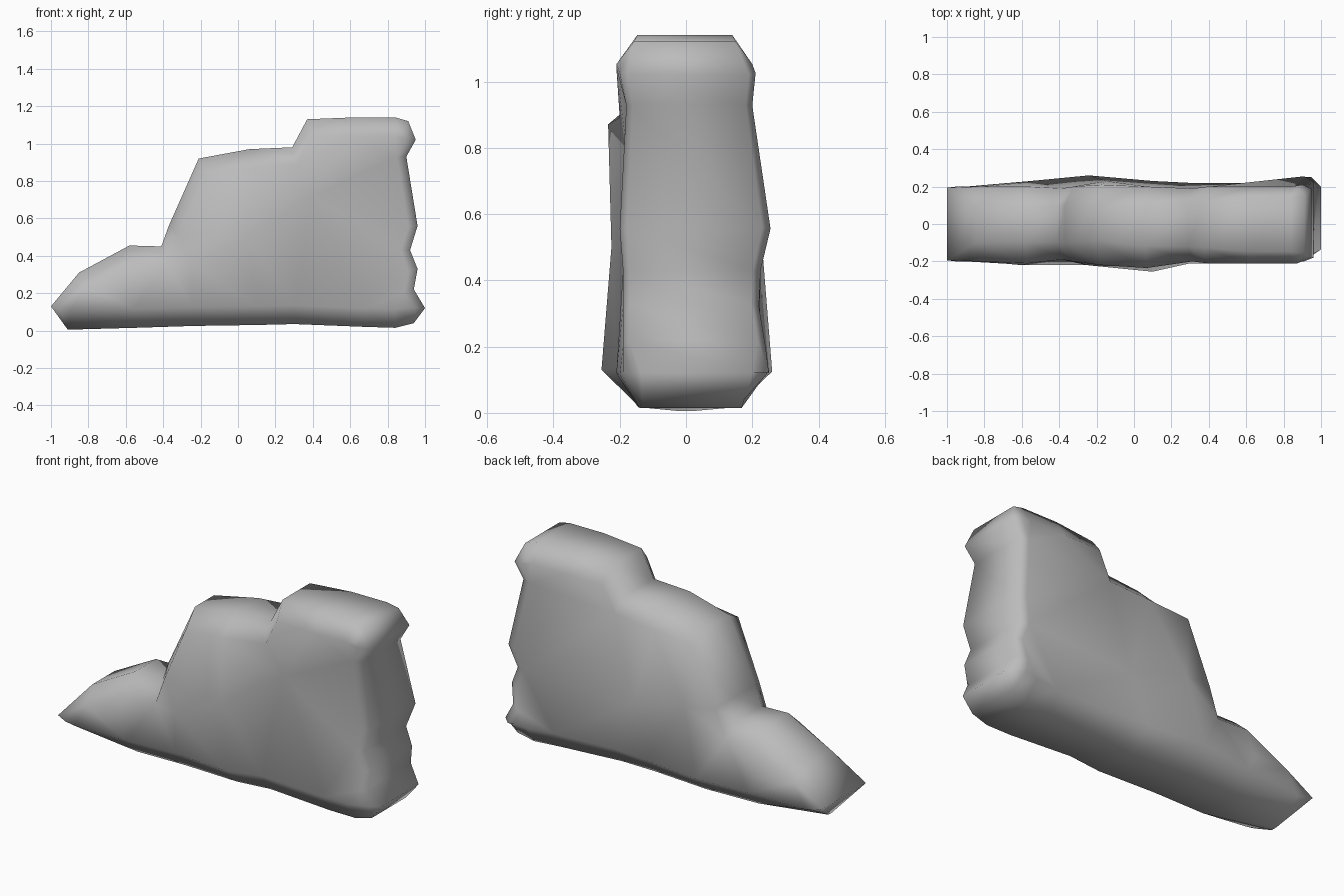
import bpy
import bmesh
from mathutils import Vector
from mathutils.geometry import delaunay_2d_cdt

default = bpy.data.objects.get("Cube")
if default:
    bpy.data.objects.remove(default, do_unlink=True)

# Stone colour
stone = bpy.data.materials.new("stone_grey")
stone.use_nodes = True
colour = (0.5, 0.5, 0.5, 1)
stone.diffuse_color = colour
stone.node_tree.nodes["Principled BSDF"].inputs["Base Color"].default_value = colour

# Slab outline, clockwise from the low tip:
# x, z, depth to front, depth to back, share of the depth where the rim rounds off
OUTLINE = [
    (-1, .13, .2, .2, .97), (-.85, .31, .2, .2, .5), (-.58, .455, .21, .2, .45),
    (-.41, .45, .19, .19, .5), (-.37, .56, .2, .2, .5), (-.21, .92, .22, .21, .4),
    (.06, .97, .235, .2, .5), (.29, .98, .2, .19, .6), (.37, 1.13, .21, .2, .6),
    (.62, 1.14, .21, .2, .7), (.84, 1.14, .21, .2, .7), (.91, 1.12, .21, .2, .75),
    (.95, 1.02, .2, .21, .9), (.9, .93, .18, .2, .9), (.96, .56, .2, .255, .9),
    (.92, .43, .19, .225, .9), (.96, .33, .19, .22, .9), (.94, .22, .19, .24, .9),
    (1, .12, .17, .25, .8), (.94, .04, .19, .25, .7), (.84, .015, .2, .24, .7),
    (.68, .02, .21, .22, .7), (.3, .035, .21, .22, .65), (.1, .03, .255, .23, .6),
    (-.24, .025, .22, .26, .6), (-.55, .015, .22, .23, .55), (-.91, .005, .2, .2, .08),
]
# Gentle swells and hollows inside the broad faces: x, z, depth
FRONT_SWELLS = [(.4, .72, .17), (.05, .5, .225), (-.25, .35, .22), (-.6, .22, .22)]
BACK_SWELLS = [(.2, .4, .205), (-.15, .5, .23), (-.6, .22, .22)]
INSET_X, INSET_Z = 0.05, 0.1


def inset_point(i):
    """Pull an outline point inward along its averaged normal."""
    a, b = OUTLINE[i - 1], OUTLINE[(i + 1) % len(OUTLINE)]
    normal = Vector((a[1] - b[1], b[0] - a[0])).normalized()
    x, z = OUTLINE[i][:2]
    return Vector((x - normal.x * INSET_X, z - normal.y * INSET_Z))


def build_side(bm, side, column, swells):
    """Make the rim ring and the gently swollen face of one side."""
    count = len(OUTLINE)
    rim = [bm.verts.new((p[0], side * p[column] * p[4], p[1])) for p in OUTLINE]
    flat = [inset_point(i) for i in range(count)]
    depths = [p[column] for p in OUTLINE] + [s[2] for s in swells]
    flat += [Vector(s[:2]) for s in swells]
    verts = [bm.verts.new((p.x, side * d, p.y)) for p, d in zip(flat, depths)]
    loop = [(i, (i + 1) % count) for i in range(count)]
    points, _, faces, origins, _, _ = delaunay_2d_cdt(flat, loop, [], 1, 1e-5)
    for face in faces:
        bm.faces.new([verts[origins[i][0]] for i in face])
    for i, j in loop:
        bm.faces.new((rim[i], rim[j], verts[j], verts[i]))
    return rim


# Rock slab: two swollen sides joined across the edge
bm = bmesh.new()
front = build_side(bm, -1, 2, FRONT_SWELLS)
back = build_side(bm, 1, 3, BACK_SWELLS)
for i in range(len(OUTLINE)):
    j = (i + 1) % len(OUTLINE)
    bm.faces.new((front[i], front[j], back[j], back[i]))
bmesh.ops.recalc_face_normals(bm, faces=bm.faces)
for face in bm.faces:
    face.smooth = True

mesh = bpy.data.meshes.new("rock_slab")
bm.to_mesh(mesh)
bm.free()
mesh.materials.append(stone)
rock = bpy.data.objects.new("rock_slab", mesh)
bpy.context.collection.objects.link(rock)
